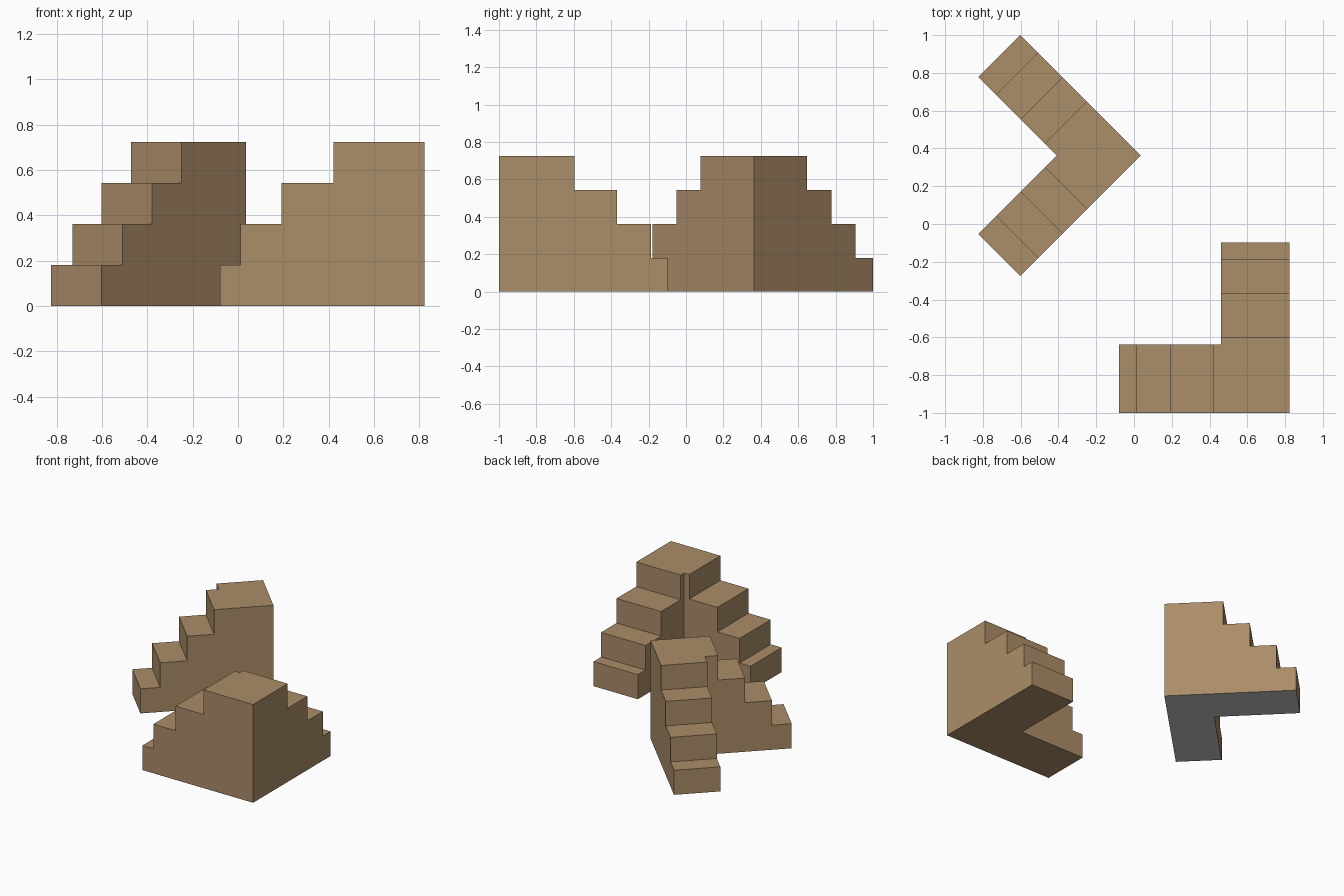
import bpy, bmesh, math

if "Cube" in bpy.data.objects:
    bpy.data.objects.remove(bpy.data.objects["Cube"])


def material(name, rgb):
    m = bpy.data.materials.new(name)
    m.diffuse_color = (*rgb, 1)
    m.use_nodes = True
    m.node_tree.nodes["Principled BSDF"].inputs["Base Color"].default_value = m.diffuse_color
    return m


brown = material("brown", (0.41, 0.266, 0.141))
grey = material("grey", (0.55, 0.55, 0.55))

RISE = 0.181


def corner_stair(name, corner, angle, width, ends, base):
    """Two stepped arms, mitred at the corner; ends = arm reach per step, top first."""
    n = len(ends)
    profile = [(0, 0)]
    for i, d in enumerate(reversed(ends)):
        profile += [(d, RISE * i), (d, RISE * (i + 1))]
    profile.append((0, RISE * n))
    bm = bmesh.new()
    for swap in (False, True):
        def vert(d, across, z):
            return bm.verts.new((across, d, z) if swap else (d, across, z))
        outer = [vert(d, 0, z) for d, z in profile]
        inner = [vert(max(d, width), width, z) for d, z in profile]
        bm.faces.new(outer)
        bm.faces.new(inner)
        # treads, risers, underside and top (the mitre stays open)
        for i in range(len(profile) - 1):
            bm.faces.new((outer[i], outer[i + 1], inner[i + 1], inner[i]))
    bmesh.ops.remove_doubles(bm, verts=bm.verts[:], dist=1e-4)
    # join top and underside across the mitre
    mitre = [e for e in bm.edges if len(e.link_faces) == 2
             and all(abs(v.co.x - v.co.y) < 1e-4 for v in e.verts)
             and abs(e.verts[0].co.z - e.verts[1].co.z) < 1e-4]
    bmesh.ops.dissolve_edges(bm, edges=mitre, use_verts=False)
    bmesh.ops.recalc_face_normals(bm, faces=bm.faces[:])
    # underside colour
    for f in bm.faces:
        f.material_index = 1 if f.normal.z < -0.5 else 0
    me = bpy.data.meshes.new(name)
    bm.to_mesh(me)
    bm.free()
    me.materials.append(brown)
    me.materials.append(base)
    ob = bpy.data.objects.new(name, me)
    ob.location = (*corner, 0)
    ob.rotation_euler.z = math.radians(angle)
    bpy.context.collection.objects.link(ob)


corner_stair("front_corner_stair", (0.823, -1.0), 90, 0.362,
             (0.403, 0.632, 0.813, 0.902), brown)
corner_stair("back_corner_stair", (0.035, 0.363), 135, 0.314,
             (0.403, 0.585, 0.768, 0.902), grey)
